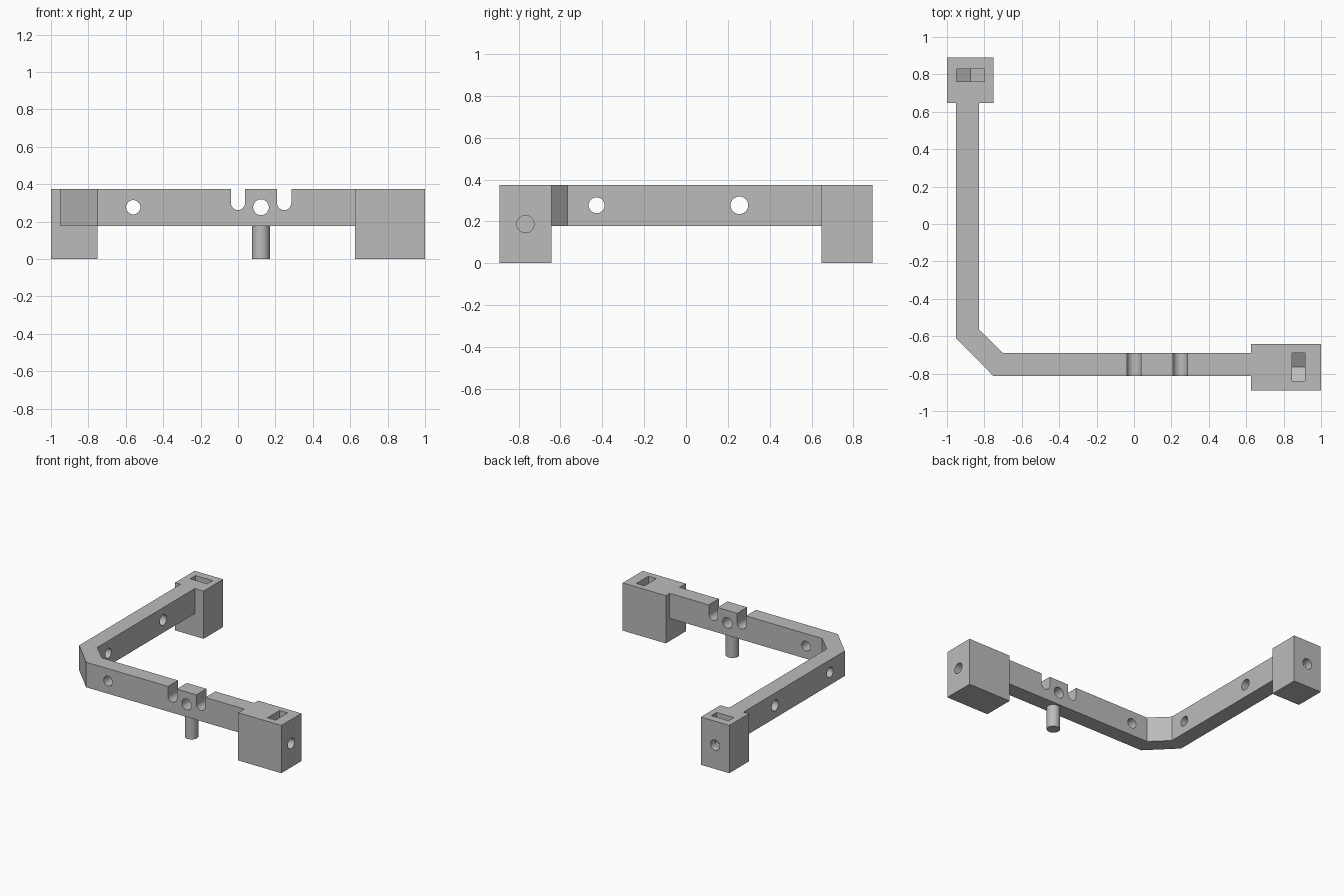
import bpy
import bmesh
from math import cos, sin, pi, radians
from mathutils import Vector

cube = bpy.data.objects.get("Cube")
if cube:
    bpy.data.objects.remove(cube, do_unlink=True)

grey = bpy.data.materials.new("plain grey")
grey.use_nodes = True
colour = (0.5, 0.5, 0.5, 1)
grey.diffuse_color = colour
grey.node_tree.nodes["Principled BSDF"].inputs["Base Color"].default_value = colour

TOP, BOTTOM = 0.375, 0.178       # bracket heights
HOLE_Z, BOLT_Z = 0.277, 0.187    # hole axes in the beam and in the blocks
FRONT_Y, SIDE_X = -0.752, -0.89  # centre lines of the two arms


def prism(name, outline, axis, start, end):
    """Extrude a closed 2D outline along x, y or z."""
    place = {"x": lambda a, b, d: (d, a, b),
             "y": lambda a, b, d: (a, d, b),
             "z": lambda a, b, d: (a, b, d)}[axis]
    bm = bmesh.new()
    face = bm.faces.new([bm.verts.new(place(a, b, start)) for a, b in outline])
    grown = bmesh.ops.extrude_face_region(bm, geom=[face])["geom"]
    shift = Vector(place(0, 0, end - start))
    bmesh.ops.translate(bm, vec=shift,
                        verts=[v for v in grown if isinstance(v, bmesh.types.BMVert)])
    bmesh.ops.recalc_face_normals(bm, faces=bm.faces)
    mesh = bpy.data.meshes.new(name)
    bm.to_mesh(mesh)
    bm.free()
    mesh.materials.append(grey)
    obj = bpy.data.objects.new(name, mesh)
    bpy.context.collection.objects.link(obj)
    return obj


def box(name, x0, x1, y0, y1, z0, z1):
    return prism(name, [(x0, y0), (x1, y0), (x1, y1), (x0, y1)], "z", z0, z1)


def arc(a, b, r, begin=0, sweep=2 * pi, steps=40):
    return [(a + r * cos(begin + sweep * i / steps), b + r * sin(begin + sweep * i / steps))
            for i in range(steps)]


def rod(name, a, b, r, axis, start, end):
    return prism(name, arc(a, b, r), axis, start, end)


def notch(x):
    """Round-bottomed slot cutter, open at the top of the front arm."""
    r, z = 0.038, 0.3
    outline = arc(x, z, r, pi, pi, 20) + [(x + r, z), (x + r, 0.5), (x - r, 0.5)]
    return prism("notch_cutter", outline, "y", -1, -0.5)


def nut_slot(centre, axis, start, end):
    """Nut pocket cutter: open at the top, pointed at the bottom."""
    w = 0.0745
    outline = [(centre, BOLT_Z - 0.086), (centre + w, BOLT_Z - 0.043), (centre + w, 0.5),
               (centre - w, 0.5), (centre - w, BOLT_Z - 0.043)]
    return prism("nut_cutter", outline, axis, start, end)


def carve(obj, cutters):
    for cutter in cutters:
        mod = obj.modifiers.new("cut", "BOOLEAN")
        mod.operation = "DIFFERENCE"
        mod.solver = "EXACT"
        mod.object = cutter
    graph = bpy.context.evaluated_depsgraph_get()
    mesh = bpy.data.meshes.new_from_object(obj.evaluated_get(graph))
    obj.modifiers.clear()
    obj.data = mesh
    for cutter in cutters:
        bpy.data.objects.remove(cutter, do_unlink=True)


# L-shaped beam with a chamfered corner
beam = prism("corner_beam", [
    (-0.953, 0.65), (-0.953, -0.61), (-0.75, -0.814), (0.625, -0.814),
    (0.625, -0.69), (-0.70, -0.69), (-0.828, -0.565), (-0.828, 0.65)],
    "z", BOTTOM, TOP)
carve(beam, [
    rod("hole_cutter", -0.56, HOLE_Z, 0.038, "y", -1, -0.5),
    rod("hole_cutter", 0.123, HOLE_Z, 0.042, "y", -1, -0.5),
    rod("hole_cutter", -0.427, HOLE_Z, 0.038, "x", -1.1, -0.6),
    rod("hole_cutter", 0.255, HOLE_Z, 0.042, "x", -1.1, -0.6),
    notch(0), notch(0.247)])

# End blocks with blind bolt holes and nut pockets
front_block = box("front_block", 0.625, 1, -0.89, -0.642, 0, TOP)
carve(front_block, [
    rod("bolt_cutter", -0.767, BOLT_Z, 0.041, "x", 0.75, 1.1),
    nut_slot(-0.765, "x", 0.845, 0.915)])

back_block = box("back_block", -1, -0.752, 0.647, 0.89, 0, TOP)
carve(back_block, [
    rod("bolt_cutter", -0.875, BOLT_Z, 0.041, "y", 0.7, 1.1),
    nut_slot(-0.875, "y", 0.762, 0.828)])

# Locating peg under the front arm
peg = rod("locating_peg", 0.123, FRONT_Y, 0.048, "z", 0, BOTTOM)

# Smooth the round walls, keep the edges sharp
bpy.ops.object.select_all(action="DESELECT")
for part in (beam, front_block, back_block, peg):
    part.select_set(True)
    bpy.context.view_layer.objects.active = part
bpy.ops.object.shade_smooth_by_angle(angle=radians(25))
